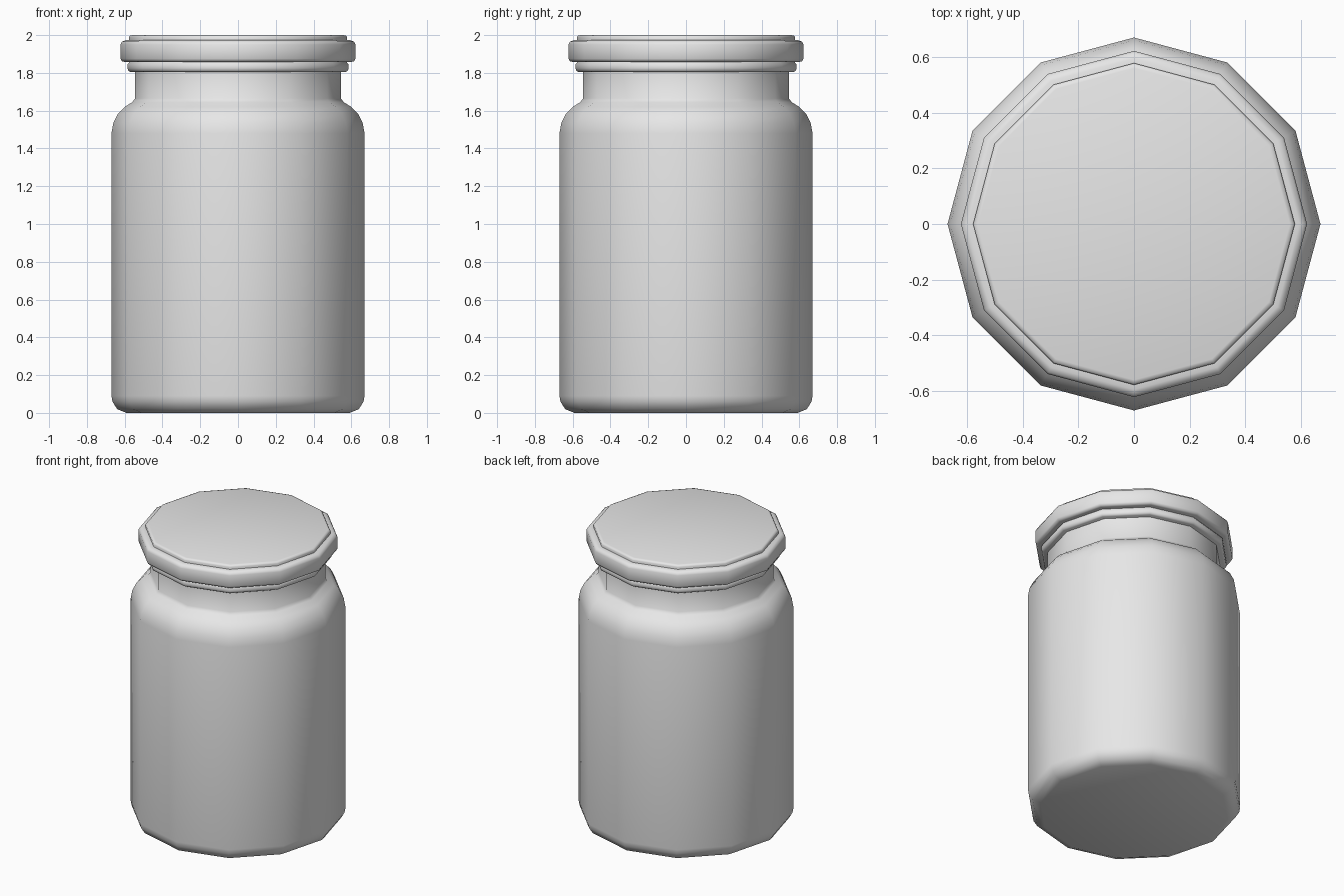
import bpy, bmesh, math

cube = bpy.data.objects.get("Cube")
if cube:
    bpy.data.objects.remove(cube, do_unlink=True)

SIDES = 12

grey = bpy.data.materials.new("plain_grey")
grey.use_nodes = True
colour = (0.8, 0.8, 0.8, 1)
grey.diffuse_color = colour
grey.node_tree.nodes["Principled BSDF"].inputs["Base Color"].default_value = colour


def lathe(name, profile, angle):
    """Turn a (radius, height) profile into a closed twelve-sided solid."""
    bm = bmesh.new()
    rings = []
    for r, z in profile:
        turns = [math.tau * i / SIDES for i in range(SIDES)]
        rings.append([bm.verts.new((r * math.cos(a), r * math.sin(a), z)) for a in turns])
    for low, high in zip(rings, rings[1:]):
        for i in range(SIDES):
            j = (i + 1) % SIDES
            bm.faces.new((low[i], low[j], high[j], high[i]))
    bm.faces.new(rings[0][::-1])
    bm.faces.new(rings[-1])
    bmesh.ops.recalc_face_normals(bm, faces=bm.faces)
    mesh = bpy.data.meshes.new(name)
    bm.to_mesh(mesh)
    bm.free()
    mesh.materials.append(grey)
    obj = bpy.data.objects.new(name, mesh)
    bpy.context.collection.objects.link(obj)
    bpy.ops.object.select_all(action="DESELECT")
    obj.select_set(True)
    bpy.context.view_layer.objects.active = obj
    bpy.ops.object.shade_smooth_by_angle(angle=math.radians(angle))
    return obj


# Jar with chamfered foot, rounded shoulder and straight neck
lathe("jar_body", [(0.59, 0), (0.64, 0.02), (0.665, 0.06), (0.67, 0.09),
                   (0.67, 1.48), (0.66, 1.535), (0.635, 1.585), (0.6, 1.62),
                   (0.56, 1.645), (0.545, 1.665), (0.545, 1.83)], 50)

# Thin seal between the neck and the lid
lathe("lid_seal", [(0.57, 1.805), (0.582, 1.812), (0.585, 1.825),
                   (0.585, 1.845), (0.575, 1.858), (0.57, 1.87)], 60)

# Lid rim with rounded edges
lathe("lid_rim", [(0.6, 1.858), (0.615, 1.862), (0.622, 1.875), (0.622, 1.95),
                  (0.615, 1.965), (0.595, 1.973), (0.56, 1.973)], 60)

# Raised disc on top of the lid
lathe("lid_top", [(0.578, 1.965), (0.578, 1.988), (0.573, 1.996), (0.56, 2.0)], 60)
